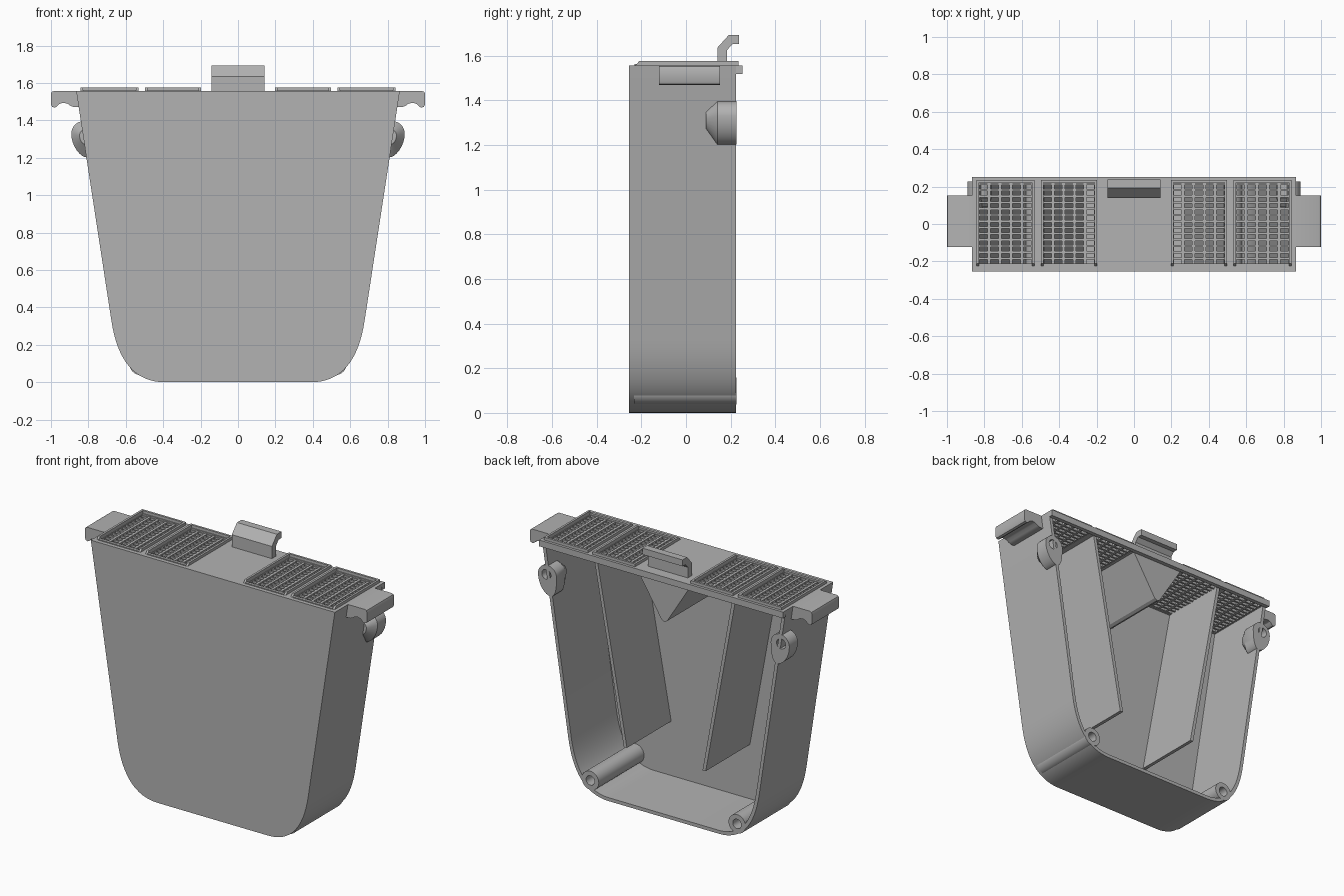
import bpy, bmesh, math
from math import sin, cos, pi

cube = bpy.data.objects.get("Cube")
if cube:
    bpy.data.objects.remove(cube)

grey = bpy.data.materials.new("plain grey")
grey.use_nodes = True
COLOUR = (0.45, 0.45, 0.45, 1)
grey.diffuse_color = COLOUR
grey.node_tree.nodes["Principled BSDF"].inputs["Base Color"].default_value = COLOUR

FRONT, BACK, TOP, WALL = -0.255, 0.225, 1.557, 0.022
INNER_FRONT = FRONT + WALL
LID_LOW = TOP - 0.032


def finish(name, bm):
    bmesh.ops.recalc_face_normals(bm, faces=bm.faces)
    mesh = bpy.data.meshes.new(name)
    bm.to_mesh(mesh)
    bm.free()
    mesh.materials.append(grey)
    ob = bpy.data.objects.new(name, mesh)
    bpy.context.collection.objects.link(ob)
    bpy.ops.object.select_all(action='DESELECT')
    ob.select_set(True)
    bpy.context.view_layer.objects.active = ob
    bpy.ops.object.shade_smooth_by_angle(angle=math.radians(30))
    return ob


def loft(name, rings, side=1):
    """Skin closed (x, z) outlines placed at successive y positions."""
    bm = bmesh.new()
    loops = [[bm.verts.new((x * side, y, z)) for x, z in pts] for pts, y in rings]
    for a, b in zip(loops, loops[1:]):
        n = len(a)
        for i in range(n):
            j = (i + 1) % n
            bm.faces.new((a[i], a[j], b[j], b[i]))
    bm.faces.new(loops[0])
    bm.faces.new(loops[-1])
    return finish(name, bm)


def prism(name, pts, y0, y1, side=1):
    return loft(name, [(pts, y0), (pts, y1)], side)


def boxes(name, spans):
    """One mesh from (x0, x1, y0, y1, z0, z1) blocks."""
    bm = bmesh.new()
    for x0, x1, y0, y1, z0, z1 in spans:
        for v in bmesh.ops.create_cube(bm, size=1)["verts"]:
            v.co = (x1 if v.co.x > 0 else x0, y1 if v.co.y > 0 else y0,
                    z1 if v.co.z > 0 else z0)
    return finish(name, bm)


def ring(cx, cz, r, drop=1.0, lean=0.0, n=32):
    """Circle whose lower half may be stretched into a teardrop."""
    pts = []
    for i in range(n):
        c, s = cos(2 * pi * i / n), sin(2 * pi * i / n)
        low = min(s, 0)
        pts.append((cx + r * c - lean * low * low, cz + r * s * (drop if s < 0 else 1)))
    return pts


def half_outline(inset):
    """Right half of the tub outline, from the rim to the flat bottom."""
    a, b, c = (0.677 - inset, 0.33), (0.628 - inset, inset), (0.39, inset)
    pts = [(0.865 - inset, TOP)]
    for i in range(17):
        t = i / 16
        pts.append(tuple((1 - t) ** 2 * p + 2 * t * (1 - t) * q + t * t * r
                         for p, q, r in zip(a, b, c)))
    return pts


def mirrored(half):
    return half + [(-x, z) for x, z in reversed(half)]


# Tub: front panel and the wrapped side wall, open at the back
outer, inner = mirrored(half_outline(0)), mirrored(half_outline(WALL))
prism("front_panel", outer, FRONT, INNER_FRONT)
prism("side_wall", outer + inner[::-1], INNER_FRONT, BACK)

# Lid plate with four openings, and the rear lip
WINDOWS = [(-0.835, -0.54), (-0.49, -0.205), (0.205, 0.49), (0.54, 0.835)]
Y0, Y1 = -0.218, 0.215
edges = [-0.85] + [x for w in WINDOWS for x in w] + [0.85]
lid = [(-0.85, 0.85, INNER_FRONT, Y0, LID_LOW, TOP), (-0.85, 0.85, Y1, BACK, LID_LOW, TOP)]
lid += [(edges[i], edges[i + 1], Y0, Y1, LID_LOW, TOP) for i in range(0, len(edges), 2)]
boxes("lid_plate", lid)
boxes("rear_lip", [(-0.865, 0.865, BACK, 0.252, TOP - 0.04, TOP)])

# Grilles: crossing bars in each opening, with a raised frame around it
COLUMNS, ROWS = 5, 13
for k, (x0, x1) in enumerate(WINDOWS):
    bars = []
    for i in range(COLUMNS + 1):
        x = x0 + (x1 - x0) * i / COLUMNS
        bars.append((x - 0.008, x + 0.008, Y0, Y1, LID_LOW + 0.002, TOP - 0.006))
    for i in range(ROWS + 1):
        y = Y0 + (Y1 - Y0) * i / ROWS
        bars.append((x0, x1, y - 0.006, y + 0.006, LID_LOW + 0.004, TOP - 0.009))
    boxes(f"grille_{k + 1}", bars)
    f0, f1, top = x0 - 0.008, x1 + 0.008, TOP + 0.018
    frame = boxes(f"grille_frame_{k + 1}", [
        (f0, f0 + 0.014, -0.23, 0.235, TOP - 0.005, top),
        (f1 - 0.014, f1, -0.23, 0.235, TOP - 0.005, top),
        (f0 + 0.014, f1 - 0.014, -0.23, -0.212, TOP - 0.005, TOP + 0.006),
        (f0 + 0.014, f1 - 0.014, 0.221, 0.235, TOP - 0.005, top)])
    # Slope the front ends of the frame
    for v in frame.data.vertices:
        if v.co.y < -0.22 and v.co.z > TOP + 0.01:
            v.co.y += 0.02

# Latch clip, its bent profile swept across the width
clip = [(0.14, TOP - 0.01), (0.14, 1.635), (0.192, 1.693), (0.238, 1.693),
        (0.238, 1.652), (0.208, 1.652), (0.184, 1.625), (0.184, TOP - 0.01)]
bm = bmesh.new()
face = bm.faces.new([bm.verts.new((-0.142, y, z)) for y, z in clip])
ext = bmesh.ops.extrude_face_region(bm, geom=[face], use_keep_orig=True)
for v in ext["geom"]:
    if isinstance(v, bmesh.types.BMVert):
        v.co.x = 0.142
finish("latch_clip", bm)

# Wedge under the lid
prism("centre_wedge", [(-0.185, LID_LOW), (0.185, LID_LOW), (0.02, 1.262),
                       (0, 1.252), (-0.02, 1.262)], INNER_FRONT, BACK - 0.005)

# Hooked carrying ear
ear = [(0.84, TOP), (0.985, TOP), (0.996, TOP - 0.005), (1.0, TOP - 0.016),
       (1.0, 1.485), (0.994, 1.472), (0.98, 1.468), (0.968, 1.474),
       (0.955, 1.488), (0.935, 1.494), (0.912, 1.49), (0.896, 1.478),
       (0.88, 1.472), (0.84, 1.472)]

for side, label in ((1, "left"), (-1, "right")):
    prism(f"ear_{label}", ear, -0.122, 0.152, side)
    # Slanted inner baffle
    prism(f"baffle_{label}", [(0.48, LID_LOW), (0.502, LID_LOW), (0.29, 0.37), (0.268, 0.37)],
          INNER_FRONT, BACK - 0.01, side)
    # Upper screw boss, bulging outside the wall with a tapered nose
    body = ring(0.825, 1.33, 0.066, 1.95, 0.02)
    hole = ring(0.832, 1.335, 0.032)
    loft(f"upper_boss_{label}", [(ring(0.815, 1.32, 0.032, 1.5), 0.09), (body, 0.14),
                                 (body, BACK + 0.001), (hole, BACK + 0.001), (hole, 0.12)], side)
    # Lower screw boss in the rounded corner
    body, hole = ring(0.52, 0.098, 0.06), ring(0.52, 0.098, 0.03)
    loft(f"lower_boss_{label}", [(body, INNER_FRONT), (body, BACK + 0.001),
                                 (hole, BACK + 0.001), (hole, 0.08)], side)
